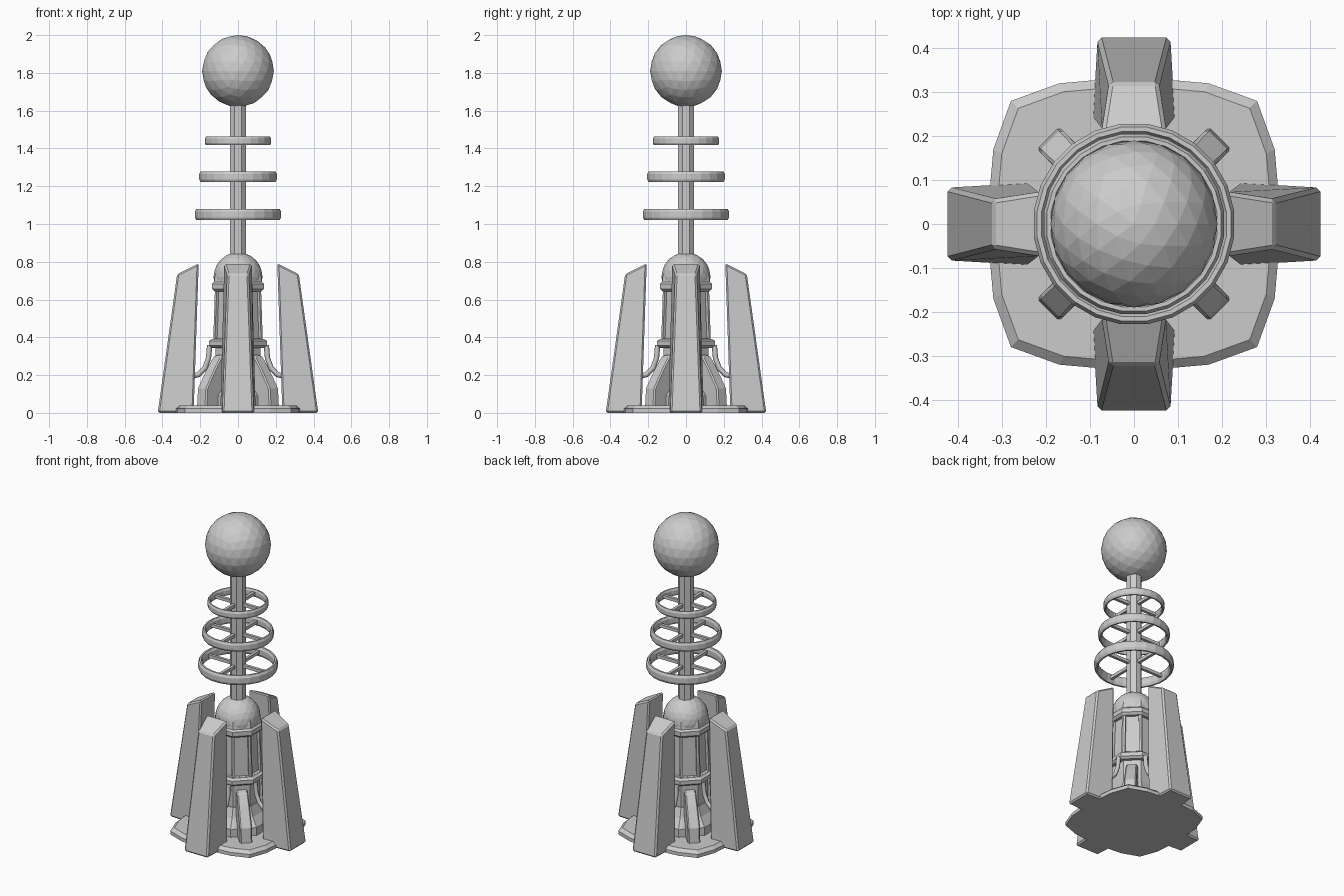
import bpy, bmesh
from math import pi, sin, cos, tau
from mathutils import Matrix, Vector

old = bpy.data.objects.get("Cube")
if old:
    bpy.data.objects.remove(old)

grey = bpy.data.materials.new("light grey metal")
grey.use_nodes = True
grey.diffuse_color = (0.6, 0.6, 0.6, 1)
grey.node_tree.nodes["Principled BSDF"].inputs["Base Color"].default_value = (0.6, 0.6, 0.6, 1)


def finish(name, bm, turn=0.0, bevel=0.0):
    bmesh.ops.recalc_face_normals(bm, faces=bm.faces[:])
    bm.transform(Matrix.Rotation(turn, 4, "Z"))
    mesh = bpy.data.meshes.new(name)
    bm.to_mesh(mesh)
    bm.free()
    mesh.materials.append(grey)
    ob = bpy.data.objects.new(name, mesh)
    bpy.context.collection.objects.link(ob)
    if bevel:
        mod = ob.modifiers.new("Bevel", "BEVEL")
        mod.width = bevel
        mod.segments = 1
    return ob


def skin(bm, rings, caps=True, loop=False):
    """Join equal rings of points with quads."""
    vs = [[bm.verts.new(p) for p in ring] for ring in rings]
    n = len(vs[0])
    pairs = list(zip(vs, vs[1:])) + ([(vs[-1], vs[0])] if loop else [])
    sides = [bm.faces.new((a[i], a[(i + 1) % n], b[(i + 1) % n], b[i]))
             for a, b in pairs for i in range(n)]
    if caps:
        bm.faces.new(vs[0])
        bm.faces.new(vs[-1])
    return sides


def circle(r, z, n):
    return [(r * cos(tau * (i + 0.5) / n), r * sin(tau * (i + 0.5) / n), z) for i in range(n)]


def lathe(name, profile, n, loop=False):
    bm = bmesh.new()
    skin(bm, [circle(r, z, n) for r, z in profile], not loop, loop)
    return finish(name, bm)


def ball(name, r, z):
    bm = bmesh.new()
    bmesh.ops.create_icosphere(bm, subdivisions=3, radius=r)
    bmesh.ops.translate(bm, verts=bm.verts[:], vec=(0, 0, z))
    return finish(name, bm)


# Rounded-square base plate with a chamfered rim
quarter = [Vector((0.335, 0, 0)), Vector((0.32, 0.17, 0)),
           Vector((0.28, 0.28, 0)), Vector((0.17, 0.32, 0))]
outline = [Matrix.Rotation(k * pi / 2, 3, "Z") @ p for k in range(4) for p in quarter]
bm = bmesh.new()
skin(bm, [[p * s + Vector((0, 0, z)) for p in outline]
          for s, z in ((1, 0), (1, 0.022), (0.94, 0.04))])
finish("base_plate", bm)

# Octagonal core: foot, lower body, recessed barrel and two collars
lathe("core_foot", [(0.2, 0.03), (0.2, 0.09), (0.16, 0.14), (0.135, 0.2)], 8)
lathe("lower_body", [(0.13, 0.1), (0.13, 0.36)], 8)
bm = bmesh.new()
panels = skin(bm, [circle(0.142, 0.38, 8), circle(0.132, 0.66, 8)])
bmesh.ops.recalc_face_normals(bm, faces=bm.faces[:])
bmesh.ops.inset_individual(bm, faces=panels, thickness=0.018, depth=0)
bmesh.ops.inset_individual(bm, faces=panels, thickness=0.002, depth=-0.015)
finish("barrel", bm)
for name, r, z, h in (("lower_collar", 0.165, 0.368, 0.024),
                      ("upper_collar", 0.149, 0.67, 0.027)):
    lathe(name, [(r - 0.015, z - h), (r, z - h / 2), (r, z + h / 2), (r - 0.015, z + h)], 8)
lathe("dome_seat", [(0.138, 0.69), (0.13, 0.74)], 8)
ball("dome", 0.13, 0.72)

# Mast and top ball
lathe("mast", [(0.046, 0.8), (0.046, 1.65)], 8)
ball("top_ball", 0.19, 1.81)

# Three rings, each on four spokes
for level, (r, z, h) in enumerate(((0.23, 1.05, 0.03), (0.207, 1.25, 0.027),
                                   (0.177, 1.44, 0.023))):
    w = h * 0.85
    lathe(f"ring_{level + 1}", [(r, z - h * 0.5), (r, z + h * 0.5), (r - w * 0.3, z + h),
                                (r - w * 0.7, z + h), (r - w, z + h * 0.5),
                                (r - w, z - h * 0.5), (r - w * 0.7, z - h),
                                (r - w * 0.3, z - h)], 24, True)
    for k in range(4):
        bm = bmesh.new()
        bmesh.ops.create_cube(bm, size=1)
        bm.transform(Matrix.Translation((r / 2, 0, z))
                     @ Matrix.Diagonal((r - 0.025, 0.018, 0.02, 1)))
        finish(f"ring_{level + 1}_spoke_{k + 1}", bm, k * pi / 2)


def slab(name, sections, turn, bevel):
    """Upright part from horizontal quads: inner/outer radius, height, half-width."""
    bm = bmesh.new()
    skin(bm, [[(ri, -wi, zi), (ro, -wo, zo), (ro, wo, zo), (ri, wi, zi)]
              for ri, zi, wi, ro, zo, wo in sections])
    return finish(name, bm, turn, bevel)


for k in range(4):
    turn = k * pi / 2
    # Tall tapered fin
    slab(f"fin_{k + 1}", [(0.235, 0, 0.094, 0.425, 0, 0.083),
                          (0.208, 0.792, 0.074, 0.322, 0.735, 0.056)], turn, 0.009)
    # Diagonal buttress bent in towards the core
    slab(f"buttress_{k + 1}", [(0.14, 0.02, 0.036, 0.278, 0.02, 0.036),
                               (0.13, 0.13, 0.036, 0.27, 0.13, 0.036),
                               (0.11, 0.24, 0.034, 0.2, 0.24, 0.034),
                               (0.1, 0.31, 0.032, 0.155, 0.3, 0.032)], turn + pi / 4, 0.007)
    # Pair of bent pipes from the core to the fin
    for side in (-1, 1):
        curve = bpy.data.curves.new("pipe", "CURVE")
        curve.dimensions = "3D"
        curve.bevel_depth = 0.014
        curve.bevel_resolution = 1
        curve.resolution_u = 4
        path = curve.splines.new("BEZIER")
        path.bezier_points.add(1)
        ends = (((0.15, 0.36), (0.15, 0.26)), ((0.26, 0.19), (0.18, 0.19)))
        for i, (bp, (end, pull)) in enumerate(zip(path.bezier_points, ends)):
            bp.handle_left_type = bp.handle_right_type = "FREE"
            co = Vector((end[0], side * 0.04, end[1]))
            arm = Vector((pull[0], side * 0.04, pull[1]))
            bp.co = co
            bp.handle_left, bp.handle_right = (co * 2 - arm, arm) if i == 0 else (arm, co * 2 - arm)
        curve.materials.append(grey)
        pipe = bpy.data.objects.new(f"pipe_{k + 1}_{'left' if side > 0 else 'right'}", curve)
        pipe.rotation_euler.z = turn
        bpy.context.collection.objects.link(pipe)
